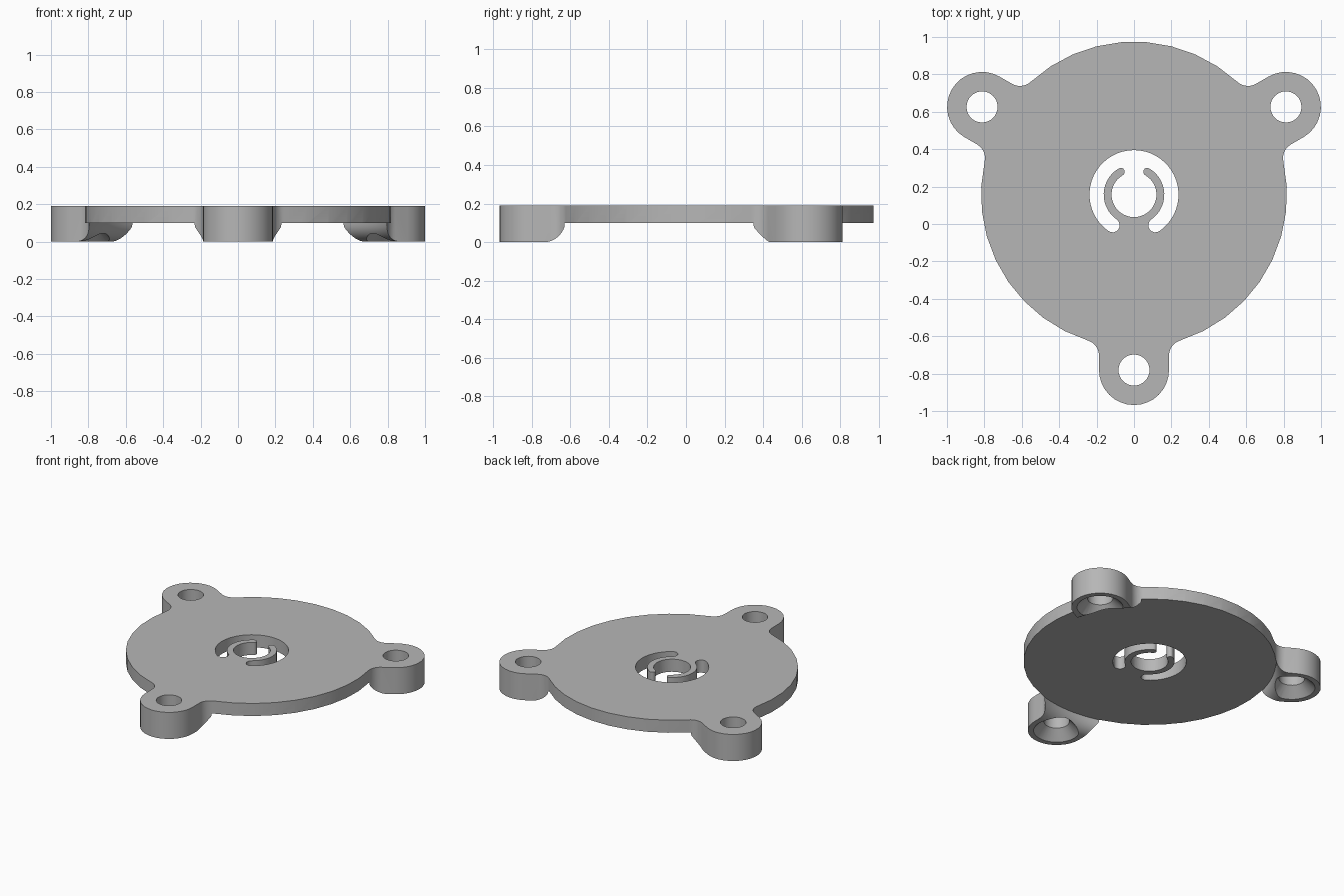
import bpy, bmesh, math
from mathutils import Matrix, Vector

cube = bpy.data.objects.get("Cube")
if cube:
    bpy.data.objects.remove(cube, do_unlink=True)

TOP, UNDER = 0.19, 0.10             # plate top and underside heights
DISC_R, LUG_R, LUG_DIST = 0.818, 0.187, 0.938
FILLET = 0.085
CENTRE_Y = 0.157
LUG_ANGLES = (30, 150, 270)

grey = bpy.data.materials.new("plain grey")
grey.use_nodes = True
grey.diffuse_color = (0.47, 0.47, 0.47, 1)
grey.node_tree.nodes["Principled BSDF"].inputs["Base Color"].default_value = (0.47, 0.47, 0.47, 1)


def polar(r, deg):
    return Vector((r * math.cos(math.radians(deg)), r * math.sin(math.radians(deg))))


def arc(centre, r, start, end, steps):
    return [Vector(centre) + polar(r, start + (end - start) * i / steps) for i in range(steps + 1)]


def finish(bm, name):
    bmesh.ops.remove_doubles(bm, verts=bm.verts, dist=1e-5)
    bmesh.ops.recalc_face_normals(bm, faces=bm.faces)
    mesh = bpy.data.meshes.new(name)
    bm.to_mesh(mesh)
    bm.free()
    mesh.materials.append(grey)
    obj = bpy.data.objects.new(name, mesh)
    bpy.context.collection.objects.link(obj)
    return obj


def prism(name, outline, z0, z1):
    """Extrude a flat outline between two heights."""
    bm = bmesh.new()
    bmesh.ops.remove_doubles(bm, verts=[bm.verts.new((p.x, p.y, z0)) for p in outline], dist=1e-5)
    face = bm.faces.new(list(bm.verts))
    up = bmesh.ops.extrude_face_region(bm, geom=[face])["geom"]
    bmesh.ops.translate(bm, vec=(0, 0, z1 - z0), verts=[v for v in up if isinstance(v, bmesh.types.BMVert)])
    return finish(bm, name)


def turned(name, profile, steps, centre=(0, 0)):
    """Revolve an (r, z) profile that starts and ends on the axis."""
    bm = bmesh.new()
    verts = [bm.verts.new((r, 0, z)) for r, z in profile]
    edges = [bm.edges.new(pair) for pair in zip(verts, verts[1:])]
    bmesh.ops.spin(bm, geom=verts + edges, cent=(0, 0, 0), axis=(0, 0, 1),
                   angle=math.tau, steps=steps, use_duplicate=False)
    bmesh.ops.translate(bm, vec=(centre[0], centre[1], 0), verts=bm.verts)
    return finish(bm, name)


# Outline: disc arcs blended into three rounded lugs
side = LUG_R + FILLET
reach = math.sqrt((DISC_R + FILLET) ** 2 - side ** 2)
phi = math.degrees(math.atan2(side, reach))
lug = (arc((reach, -side), FILLET, 180 - phi, 90, 7)
       + arc((LUG_DIST, 0), LUG_R, -90, 90, 16)
       + arc((reach, side), FILLET, -90, phi - 180, 7)
       + arc((0, 0), DISC_R, phi, 120 - phi, 9)[1:-1])
outline = []
for angle in LUG_ANGLES:
    turn = Matrix.Rotation(math.radians(angle), 2)
    outline += [turn @ p for p in lug]
plate = prism("mounting_plate", outline, 0, TOP)

# Underside recess, leaving lugs with a rounded inner foot
rise = UNDER - 0.01
recess = [(0, -0.05), (DISC_R + 0.002 + rise, -0.05)]
for i in range(11):
    a = math.radians(90 * i / 10)
    recess.append((DISC_R + 0.002 + rise * (1 - math.sin(a)), rise * (1 - math.cos(a))))
recess += [(DISC_R + 0.002, UNDER), (0, UNDER)]
cutters = [turned("recess_cutter", recess, 120)]

# Screw holes with countersinks below
hole = [(0, -0.02), (0.17, -0.02), (0.083, 0.067), (0.083, 0.25), (0, 0.25)]
for angle in LUG_ANGLES:
    cutters.append(turned("screw_hole_cutter", hole, 32, polar(LUG_DIST, angle)))

# Central opening, leaving an open ring held by a neck at the front
inner, outer, rim = 0.12, 0.162, 0.238
slot_mid, slot_half = (outer + rim) / 2, (rim - outer) / 2
ring_mid, ring_half = (inner + outer) / 2, (outer - inner) / 2
opening = (arc((0, 0), rim, -55, 235, 40)
           + arc(polar(slot_mid, 235), slot_half, 235, 415, 8)
           + arc((0, 0), outer, 235, 120, 14)
           + arc(polar(ring_mid, 120), ring_half, 120, -60, 8)
           + arc((0, 0), inner, 120, 420, 32)
           + arc(polar(ring_mid, 60), ring_half, 240, 60, 8)
           + arc((0, 0), outer, 60, -55, 14)
           + arc(polar(slot_mid, -55), slot_half, 125, 305, 8)[:-1])
cutters.append(prism("opening_cutter", opening, -0.03, 0.3))

# Cut everything out of the plate
bpy.ops.object.select_all(action="DESELECT")
bpy.context.view_layer.objects.active = plate
plate.select_set(True)
for cutter in cutters:
    cutter.hide_render = True
    mod = plate.modifiers.new("cut", "BOOLEAN")
    mod.operation = "DIFFERENCE"
    mod.solver = "EXACT"
    mod.object = cutter
    bpy.ops.object.modifier_apply(modifier=mod.name)
    bpy.data.objects.remove(cutter, do_unlink=True)

plate.location.y = CENTRE_Y
bpy.ops.object.shade_smooth_by_angle(angle=math.radians(30))
